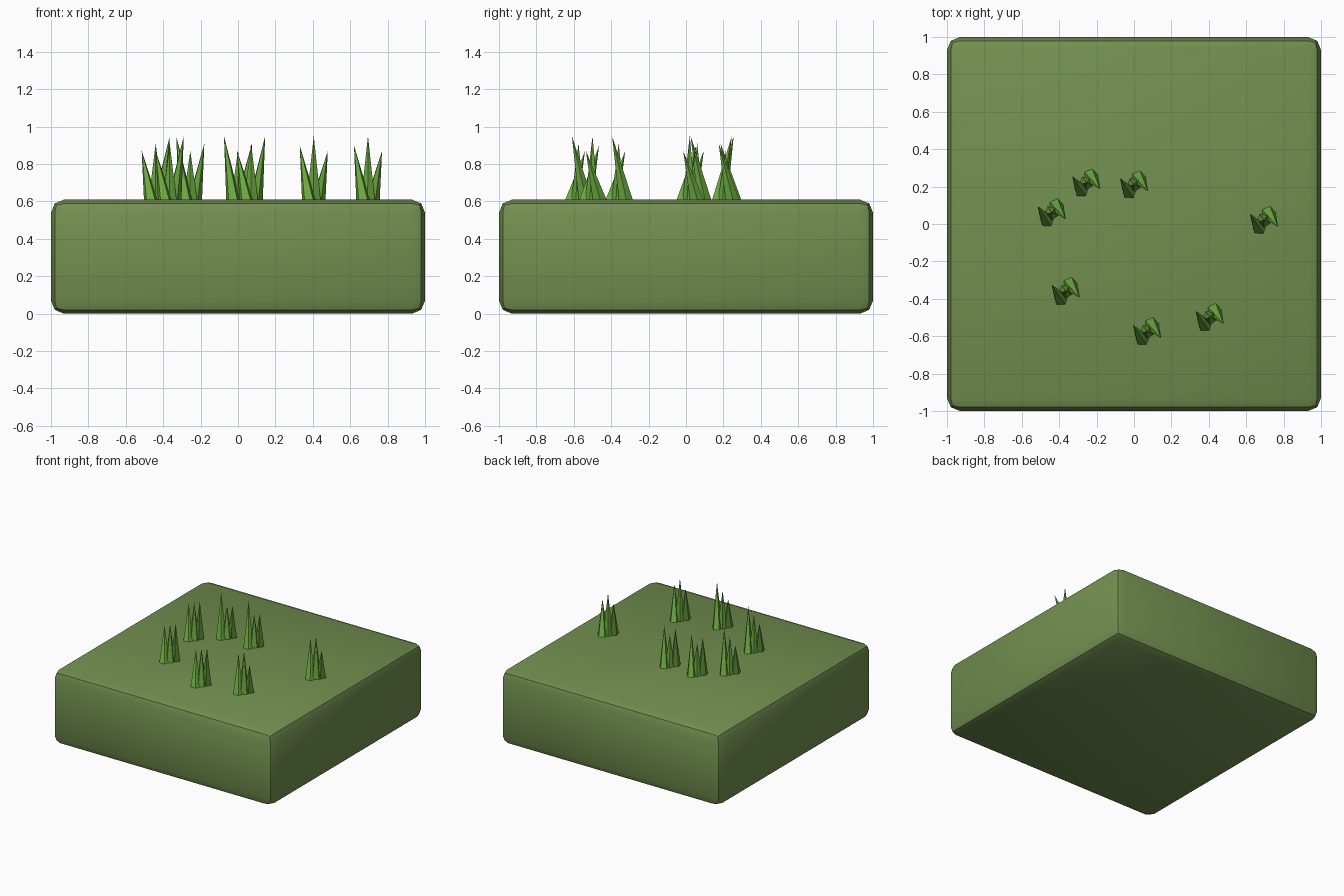
import bpy, bmesh, math
from mathutils import Vector, Matrix

if "Cube" in bpy.data.objects:
    bpy.data.objects.remove(bpy.data.objects["Cube"])


def material(name, color):
    m = bpy.data.materials.new(name)
    m.diffuse_color = (*color, 1)
    m.use_nodes = True
    m.node_tree.nodes["Principled BSDF"].inputs["Base Color"].default_value = m.diffuse_color
    return m


MOSS = material("moss green", (0.17, 0.28, 0.08))
GRASS = material("grass green", (0.15, 0.40, 0.05))
TOP = 0.61

# ground block with softened edges
bpy.ops.mesh.primitive_cube_add(size=1, location=(0, 0, TOP / 2))
block = bpy.context.object
block.name = "ground_block"
block.scale = (2, 2, TOP)
bpy.ops.object.transform_apply(location=False, rotation=False, scale=True)
bevel = block.modifiers.new("rounded_edges", 'BEVEL')
bevel.width = 0.07
bevel.segments = 2
bpy.ops.object.modifier_apply(modifier=bevel.name)
bpy.ops.object.shade_smooth_by_angle(angle=math.radians(30))
block.data.materials.append(MOSS)


def add_blade(bm, base, tip, radius, turn):
    """Slanted five-sided spike."""
    ring = []
    for i in range(5):
        a = turn + i * math.tau / 5
        ring.append(bm.verts.new((base[0] + radius * math.cos(a),
                                  base[1] + radius * math.sin(a), 0)))
    point = bm.verts.new(tip)
    bm.faces.new(ring[::-1])
    for i in range(5):
        bm.faces.new((ring[i], ring[(i + 1) % 5], point))


def add_tuft(index, x, y, turn, heights):
    """Three blades that cross each other."""
    bm = bmesh.new()
    left, middle, right = heights
    add_blade(bm, (-0.026, -0.038), (-0.075, 0.035, left), 0.039, 0.3)
    add_blade(bm, (0.0, 0.0), (0.0, 0.0, middle), 0.039, 0.9)
    add_blade(bm, (0.024, 0.037), (0.075, -0.035, right), 0.039, 0.1)
    bmesh.ops.rotate(bm, verts=bm.verts, cent=Vector(),
                     matrix=Matrix.Rotation(math.radians(turn), 3, 'Z'))
    mesh = bpy.data.meshes.new(f"grass_tuft_{index}")
    bm.to_mesh(mesh)
    bm.free()
    mesh.materials.append(GRASS)
    tuft = bpy.data.objects.new(mesh.name, mesh)
    tuft.location = (x, y, TOP)
    bpy.context.collection.objects.link(tuft)


# grass tufts scattered in a loose ring
MID_TALL = (0.29, 0.34, 0.26)
LEFT_TALL = (0.34, 0.26, 0.30)
RIGHT_TALL = (0.26, 0.30, 0.34)
tufts = [
    (0.695, 0.02, 0, MID_TALL),
    (0.405, -0.50, 0, MID_TALL),
    (-0.255, 0.22, 0, LEFT_TALL),
    (0.0, 0.21, 0, LEFT_TALL),
    (-0.44, 0.06, 0, RIGHT_TALL),
    (-0.365, -0.36, 0, RIGHT_TALL),
    (0.07, -0.575, 0, RIGHT_TALL),
]
for i, t in enumerate(tufts, 1):
    add_tuft(i, *t)
